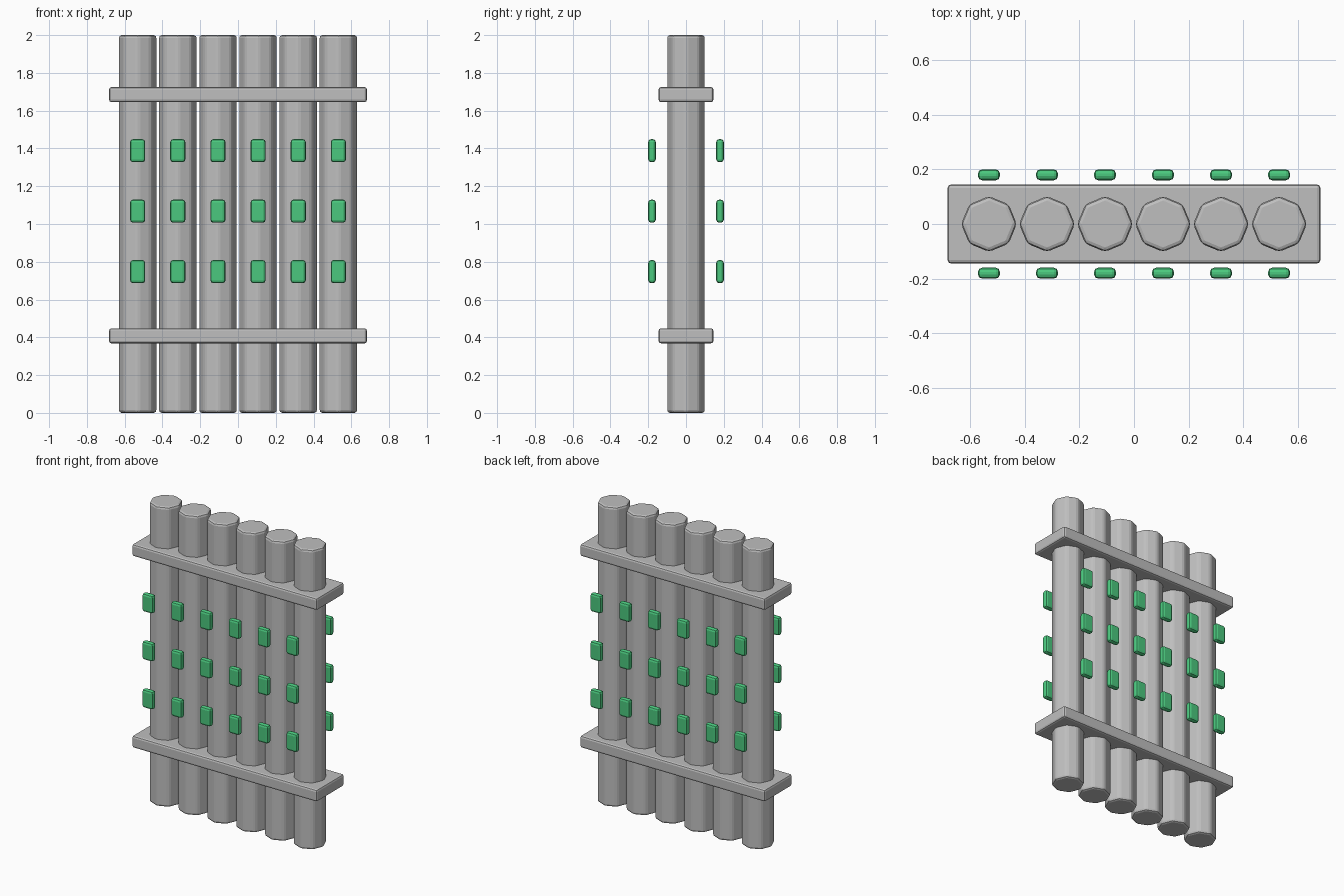
import bpy
import math

cube = bpy.data.objects.get("Cube")
if cube:
    bpy.data.objects.remove(cube, do_unlink=True)


def material(name, rgb):
    mat = bpy.data.materials.new(name)
    mat.use_nodes = True
    mat.diffuse_color = (*rgb, 1)
    mat.node_tree.nodes["Principled BSDF"].inputs["Base Color"].default_value = (*rgb, 1)
    return mat


stone = material("grey", (0.52, 0.52, 0.52))
gem = material("green", (0.07, 0.58, 0.21))


def finish(name, mat, bevel, segments):
    """Name the active object, colour it and round its edges."""
    obj = bpy.context.object
    obj.name = name
    obj.data.materials.append(mat)
    bpy.ops.object.transform_apply(location=False, rotation=True, scale=True)
    mod = obj.modifiers.new("soft_edges", "BEVEL")
    mod.width = bevel
    mod.segments = segments
    mod.limit_method = "ANGLE"
    mod.angle_limit = math.radians(30)
    return obj


def box(name, size, location, mat, bevel):
    bpy.ops.mesh.primitive_cube_add(size=1, location=location)
    bpy.context.object.scale = size
    return finish(name, mat, bevel, 2)


columns = [(i - 2.5) * 0.2125 for i in range(6)]

# Row of eight-sided posts
for i, x in enumerate(columns):
    bpy.ops.mesh.primitive_cylinder_add(vertices=8, radius=0.102, depth=2, location=(x, 0, 1))
    finish(f"post_{i + 1}", stone, 0.015, 2)

# Cross bars that bind the posts
for name, z in (("lower_bar", 0.408), ("upper_bar", 1.685)):
    box(name, (1.365, 0.29, 0.08), (0, 0, z), stone, 0.013)

# Floating studs on the front and back
for side, y in (("front", -0.18), ("back", 0.18)):
    for row, z in enumerate((0.748, 1.068, 1.388)):
        for i, x in enumerate(columns):
            box(f"{side}_stud_{row + 1}_{i + 1}", (0.08, 0.04, 0.122), (x, y, z), gem, 0.015)
